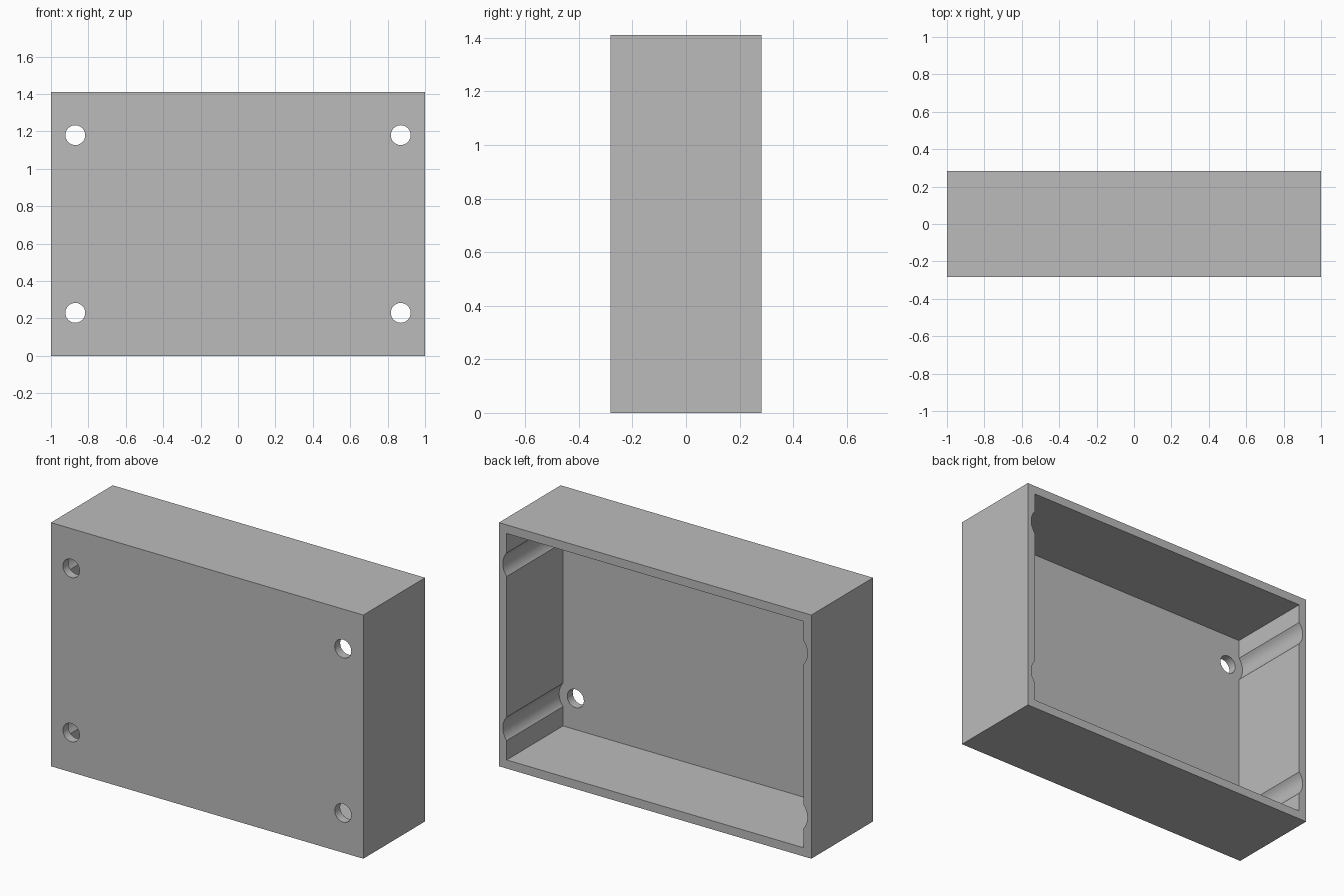
import bpy, bmesh, math
from mathutils import Matrix, Vector

W, D, H = 2.0, 0.565, 1.41          # outer size
WALL = 0.05                         # wall and floor thickness
HOLE_X, HOLE_Z = 0.87, 0.475        # screw positions from the centre
HOLE_R, CHANNEL_R = 0.053, 0.105
CENTRE_Z = H / 2

cube = bpy.data.objects.get("Cube")
if cube:
    bpy.data.objects.remove(cube, do_unlink=True)

grey = bpy.data.materials.new("plain_grey")
grey.use_nodes = True
colour = (0.5, 0.5, 0.5, 1)
grey.diffuse_color = colour
grey.node_tree.nodes["Principled BSDF"].inputs["Base Color"].default_value = colour


def finish(name, bm):
    """Turn a bmesh into a named grey object."""
    bmesh.ops.recalc_face_normals(bm, faces=bm.faces[:])
    mesh = bpy.data.meshes.new(name)
    bm.to_mesh(mesh)
    bm.free()
    mesh.materials.append(grey)
    obj = bpy.data.objects.new(name, mesh)
    bpy.context.collection.objects.link(obj)
    return obj


def prism(name, outline, y0, y1):
    """Extrude an x-z outline along y."""
    bm = bmesh.new()
    face = bm.faces.new([bm.verts.new((x, y0, z + CENTRE_Z)) for x, z in outline])
    ext = bmesh.ops.extrude_face_region(bm, geom=[face])["geom"]
    moved = [v for v in ext if isinstance(v, bmesh.types.BMVert)]
    bmesh.ops.translate(bm, verts=moved, vec=Vector((0, y1 - y0, 0)))
    return finish(name, bm)


def cut(target, cutter):
    """Subtract the cutter and discard it."""
    mod = target.modifiers.new("cut", "BOOLEAN")
    mod.operation = "DIFFERENCE"
    mod.solver = "EXACT"
    mod.object = cutter
    cutter.hide_render = True
    bpy.context.view_layer.objects.active = target
    bpy.ops.object.modifier_apply(modifier=mod.name)
    bpy.data.objects.remove(cutter, do_unlink=True)


# Outer block
hx, hz = W / 2, H / 2
enclosure = prism("enclosure", [(-hx, -hz), (hx, -hz), (hx, hz), (-hx, hz)],
                  -D / 2, D / 2)

# Cavity outline: a rectangle whose sides bulge into round screw channels
ix, iz = hx - WALL, hz - WALL
spread = math.acos((ix - HOLE_X) / CHANNEL_R)
STEPS = 16
side = [(ix, -iz)]
for zc in (-HOLE_Z, HOLE_Z):
    for i in range(STEPS + 1):
        a = spread * (2 * i / STEPS - 1)
        side.append((HOLE_X + CHANNEL_R * math.cos(a), zc + CHANNEL_R * math.sin(a)))
side.append((ix, iz))
outline = side + [(-x, -z) for x, z in side]
cut(enclosure, prism("cavity_cutter", outline, -D / 2 + WALL, D))

# Screw holes through the front panel
for sx in (-1, 1):
    for sz in (-1, 1):
        bm = bmesh.new()
        spot = Matrix.Translation((sx * HOLE_X, -D / 2, CENTRE_Z + sz * HOLE_Z))
        bmesh.ops.create_cone(bm, cap_ends=True, segments=48, radius1=HOLE_R,
                              radius2=HOLE_R, depth=4 * WALL,
                              matrix=spot @ Matrix.Rotation(math.pi / 2, 4, "X"))
        cut(enclosure, finish("hole_cutter", bm))

# Smooth the round surfaces, keep the edges sharp
bpy.ops.object.select_all(action="DESELECT")
enclosure.select_set(True)
bpy.context.view_layer.objects.active = enclosure
bpy.ops.object.shade_smooth_by_angle(angle=math.radians(30))
